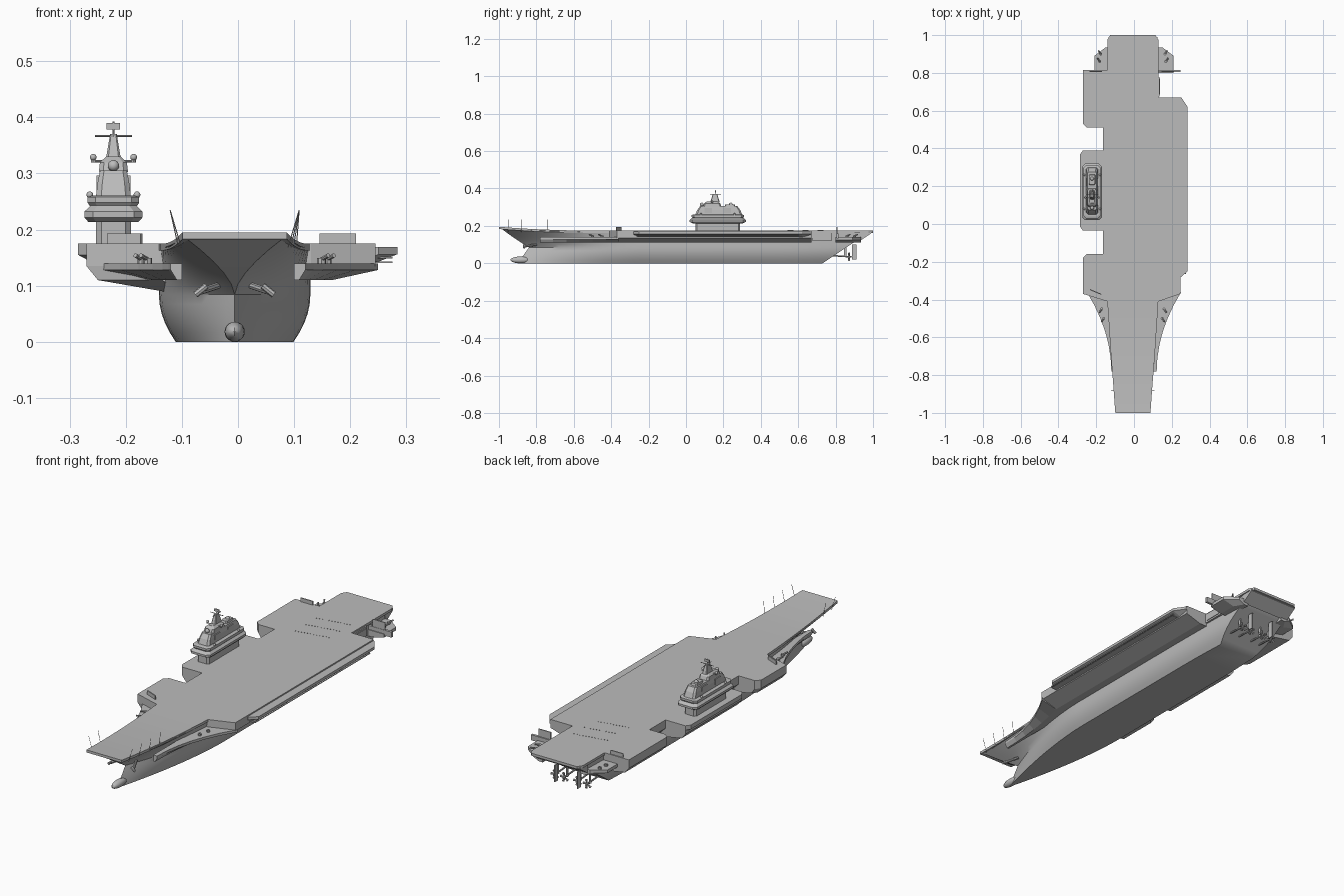
import bpy, bmesh, math
from mathutils import Vector, Matrix

cube = bpy.data.objects.get("Cube")
if cube:
    bpy.data.objects.remove(cube, do_unlink=True)

DECK = .175            # flight deck height
HULL_TOP = .168
KNUCKLE = HULL_TOP / 2
BEAM = .135            # hull half width
CENTRE = -.006         # hull centreline
ISLAND = -.222         # island centreline
PORT, STARBOARD = 1, -1
SIDES = {"port": PORT, "starboard": STARBOARD}

grey = bpy.data.materials.new("naval_grey")
grey.use_nodes = True
grey.diffuse_color = (.5, .5, .5, 1)
grey.node_tree.nodes["Principled BSDF"].inputs["Base Color"].default_value = grey.diffuse_color


def finish(name, bm, smooth=False):
    bmesh.ops.remove_doubles(bm, verts=bm.verts, dist=.0001)
    bmesh.ops.recalc_face_normals(bm, faces=bm.faces)
    mesh = bpy.data.meshes.new(name)
    bm.to_mesh(mesh)
    bm.free()
    mesh.materials.append(grey)
    part = bpy.data.objects.new(name, mesh)
    bpy.context.collection.objects.link(part)
    if smooth:
        bpy.ops.object.select_all(action='DESELECT')
        part.select_set(True)
        bpy.context.view_layer.objects.active = part
        bpy.ops.object.shade_smooth_by_angle(angle=math.radians(35))


def loft(name, rings, smooth=False):
    """Skin a row of closed rings and cap both ends."""
    bm = bmesh.new()
    loops = [[bm.verts.new(point) for point in ring] for ring in rings]
    for low, high in zip(loops, loops[1:]):
        for i in range(len(low)):
            bm.faces.new((low[i - 1], low[i], high[i], high[i - 1]))
    bm.faces.new(loops[0])
    bm.faces.new(loops[-1])
    finish(name, bm, smooth)


def add_box(bm, centre, size, turn=0):
    place = Matrix.Translation(centre) @ Matrix.Rotation(turn, 4, 'Z') @ Matrix.Diagonal((*size, 1))
    bmesh.ops.create_cube(bm, size=1, matrix=place)


def add_rod(bm, start, end, radius, tip=None):
    start, end = Vector(start), Vector(end)
    turn = (end - start).to_track_quat('Z', 'Y').to_matrix().to_4x4()
    bmesh.ops.create_cone(bm, cap_ends=True, segments=8, radius1=radius, radius2=tip or radius,
                          depth=(end - start).length, matrix=Matrix.Translation((start + end) / 2) @ turn)


def add_ball(bm, centre, radius, length=1):
    bmesh.ops.create_uvsphere(bm, u_segments=16, v_segments=10, radius=radius,
                              matrix=Matrix.Translation(centre) @ Matrix.Diagonal((1, length, 1, 1)))


def ski_jump(y):
    return .02 * max(0, -1 - 2 * y) ** 2


# Hull: stacked waterlines, with a raked stem above and below the knuckle
def waterline(z, steps=14):
    flare = max(0, z / KNUCKLE - 1)
    tuck = max(0, 1 - z / KNUCKLE)
    stem = -.84 - .06 * tuck - .15 * flare
    stern = min(.94, .73 + 1.5 * z)
    beam = BEAM - .03 * tuck ** 2
    tip = .09 * flare ** 1.7
    side = []
    for i in range(steps + 1):
        t = i / steps
        side.append((tip + (beam - tip) * (1 - (1 - t) ** 1.7), stem + (-.25 - stem) * t))
    for i in range(steps + 1):
        t = i / steps
        side.append((beam * (1 - .07 * t * t), .45 + (stern - .45) * t))
    outline = side + [(-w, y) for w, y in reversed(side)]
    return [(CENTRE + w, y, z + ski_jump(y) * flare) for w, y in outline]


loft("hull", [waterline(HULL_TOP * k / 10) for k in range(11)], True)

bm = bmesh.new()
add_ball(bm, (CENTRE, -.885, .018), .018, 3)
finish("bow_bulb", bm, True)


# Flight deck: centre strip, narrowing and curling up to the bow
def deck_ring(y, half):
    top = DECK + ski_jump(y)
    return [(CENTRE + x, y, z) for x, z in ((-half, top), (half, top), (half, top - .012), (-half, top - .012))]


bow_strip = [deck_ring(-1 + k / 20, min(BEAM, .093 + .0036 * k)) for k in range(13)]
loft("flight_deck", bow_strip + [deck_ring(.975, BEAM), deck_ring(1, .12)])

loft("stern_overhang", [[(CENTRE + side * .13, y, z) for y, z in ((.93, .12), (.99, .16), (.99, HULL_TOP), (.93, HULL_TOP))]
                        for side in SIDES.values()])


# Sponsons: wings with a vertical outer face and a sloping belly
def wing(name, side, stations, top=DECK, chine=.135, low=.11, belly=.45, drop=0):
    root = .1
    rings = []
    for y, reach in stations:
        knee = root + (reach - root) * belly
        profile = ((root, top), (reach, top), (reach, chine), (knee, low), (root, low - drop))
        rings.append([(side * x, y, z) for x, z in profile])
    loft(name, rings)


wide = .27
wing("port_sponson", PORT, [(-.41, .13), (-.37, .245), (.67, .245)])
wing("fore_sponson", STARBOARD, [(-.41, .14), (-.37, wide), (-.18, wide), (-.16, .25)], belly=.88, drop=.026)
wing("middle_sponson", STARBOARD, [(-.035, wide), (.39, wide)], belly=.88, drop=.026)
wing("aft_sponson", STARBOARD, [(.51, .25), (.53, wide), (.815, wide)], belly=.88, drop=.026)
wing("elevator_bays", STARBOARD, [(-.2, .165), (.6, .165)], low=.1)
wing("island_ledge", STARBOARD, [(-.035, wide), (-.015, .285), (.37, .285), (.39, wide)],
     chine=.155, low=.145, belly=.9)

# Long port gallery with tapered ends and rails
wing("port_gallery", PORT, [(-.28, .25), (-.25, .284), (.62, .284), (.67, .25)],
     top=.169, chine=.156, low=.138, belly=.75)
bm = bmesh.new()
for z in (.142, .15):
    add_box(bm, (.26, .17, z), (.03, .87, .003))
finish("port_gallery_rails", bm)

# Fittings repeated on both sides
for label, side in SIDES.items():
    def across(distance):
        return CENTRE + side * distance

    # Gun galleries fore and aft
    wing(label + "_bow_gallery", side, [(-.78 + .07 * k, .12 + .0036 * k * k) for k in range(7)],
         top=.14, chine=.128, low=.11)
    wing(label + "_stern_gallery", side, [(.8, .21), (.89, .21), (.935, .15)], top=.14, chine=.125, low=.11)
    bm = bmesh.new()
    for y, distance in ((-.45, .165), (-.5, .155), (.86, .175), (.9, .17)):
        ahead = math.copysign(.018, y)
        add_rod(bm, (across(distance), y, .138), (across(distance), y, .149), .008)
        add_rod(bm, (across(distance), y, .147), (across(distance + .012), y + ahead, .154), .004)
    finish(label + "_guns", bm)

    # Anchor on its stub
    bm = bmesh.new()
    add_rod(bm, (across(.03), -.8, .1), (across(.06), -.865, .09), .006)
    add_rod(bm, (across(.05), -.865, .1), (across(.07), -.865, .084), .006)
    finish(label + "_anchor", bm)

    # Whip aerials along the bow
    bm = bmesh.new()
    for k in range(4 if side == PORT else 2):
        y = -.95 + .07 * k
        add_rod(bm, (across(.095 + .005 * k), y, HULL_TOP), (across(.115), y, .235), .0009)
    finish(label + "_aerials", bm)

    # Shafts, struts, propellers and rudder
    bm = bmesh.new()
    for distance in (.035, .085):
        hub = Vector((across(distance), .872, .035))
        add_rod(bm, hub - Vector((0, .15, -.01)), hub, .004)
        add_rod(bm, hub, hub + Vector((0, .015, 0)), .006, tip=.002)
        add_box(bm, hub + Vector((0, -.02, .03)), (.004, .012, .065))
        for k in range(5):
            angle = k * math.tau / 5
            add_rod(bm, hub, hub + Vector((math.cos(angle), 0, math.sin(angle))) * .021, .002, tip=.006)
    add_box(bm, (across(.06), .9, .06), (.005, .025, .08))
    finish(label + "_propellers", bm)

# Blast panels standing on the deck edges
bm = bmesh.new()
for x, y, turn in ((-.203, .808, 0), (-.203, -.36, -.4), (.178, .808, 0)):
    add_box(bm, (x, y, DECK), (.065, .005, .036), turn)
finish("blast_panels", bm)

# Port stern wing and framed hull door
bm = bmesh.new()
add_box(bm, (.18, .81, .145), (.13, .012, .026))
finish("port_stern_wing", bm)
bm = bmesh.new()
add_box(bm, (.128, .727, .145), (.014, .105, .046))
add_box(bm, (.128, .727, .145), (.02, .085, .03))
finish("port_hull_door", bm)

# Arresting gear studs
bm = bmesh.new()
for row in range(3):
    for k in range(12):
        x = -.08 + k / 70
        y = .56 + .08 * row + .18 * x
        add_rod(bm, (x, y, DECK), (x, y, DECK + .002), .002)
finish("arresting_studs", bm)


# Island: stacked tiers with chamfered corners, each ring a half width, half length and height
def tier(name, middle, *rings):
    skins = []
    for half, length, z in rings:
        cut = half * .3
        corner = [(half - cut, length), (half, length - cut)]
        right = corner + [(x, -y) for x, y in reversed(corner)]
        around = right + [(-x, y) for x, y in reversed(right)]
        skins.append([(ISLAND + x, middle + y, z) for x, y in around])
    loft(name, skins)


tier("island_base", .17, (.031, .12, HULL_TOP), (.031, .12, .218))
tier("island_lower_deck", .17, (.045, .135, .214), (.052, .15, .222), (.052, .15, .232), (.04, .137, .243))
tier("island_bridge", .17, (.042, .135, .242), (.046, .14, .248), (.046, .14, .258), (.038, .13, .261))
tier("island_tower", .175, (.031, .125, .26), (.028, .115, .285), (.024, .1, .305))
tier("mast_house", .14, (.026, .05, .303), (.024, .043, .32), (.013, .03, .33))
tier("funnel", .235, (.018, .03, .3), (.015, .025, .315))
tier("mast", .155, (.013, .025, .328), (.006, .012, .37))

# Radar faces on the tower sides
bm = bmesh.new()
for y in (.12, .22):
    add_box(bm, (ISLAND, y, .282), (.061, .04, .028))
finish("radar_faces", bm)

# Mast yards and rotating radar
bm = bmesh.new()
masthead = Vector((ISLAND, .158, .367))
for arm in (Vector((.033, 0, 0)), Vector((0, .03, 0)), Vector((0, 0, .026))):
    add_rod(bm, masthead - arm, masthead + arm, .0016)
add_box(bm, masthead + Vector((0, 0, .017)), (.024, .005, .012))
finish("mast_radar", bm)

# Aerial domes on brackets
bm = bmesh.new()
for side in SIDES.values():
    for reach, y, z in ((.036, .14, .329), (.042, .08, .262), (.042, .26, .262)):
        dome = Vector((ISLAND + side * reach, y, z))
        add_ball(bm, dome, .006)
        add_rod(bm, dome - Vector((0, 0, .009)), dome, .004)
add_rod(bm, (ISLAND - .04, .14, .322), (ISLAND + .04, .14, .322), .002)
for y in (.085, .24):
    add_ball(bm, (ISLAND, y, .314), .01)
finish("aerial_domes", bm, True)
